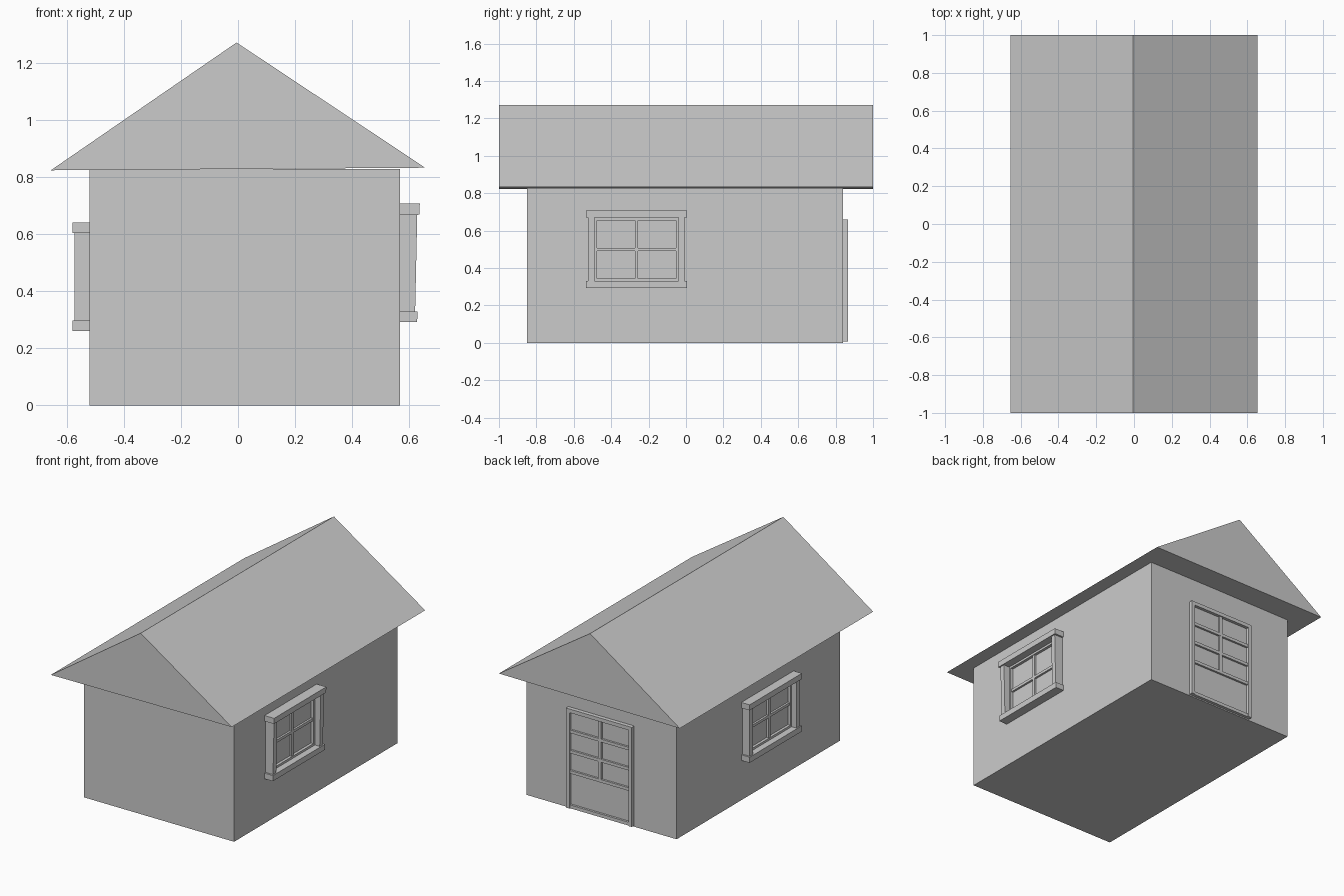
import bpy, bmesh

if "Cube" in bpy.data.objects:
    bpy.data.objects.remove(bpy.data.objects["Cube"])


def finish(name, bm):
    bmesh.ops.recalc_face_normals(bm, faces=bm.faces)
    me = bpy.data.meshes.new(name)
    bm.to_mesh(me)
    bm.free()
    ob = bpy.data.objects.new(name, me)
    bpy.context.collection.objects.link(ob)
    return ob


def add_box(bm, x0, x1, y0, y1, z0, z1):
    verts = bmesh.ops.create_cube(bm, size=1)["verts"]
    for v in verts:
        v.co.x = x1 if v.co.x > 0 else x0
        v.co.y = y1 if v.co.y > 0 else y0
        v.co.z = z1 if v.co.z > 0 else z0


def boxes(name, dims):
    bm = bmesh.new()
    for d in dims:
        add_box(bm, *d)
    return finish(name, bm)


# House body
WALL_L, WALL_R, WALL_BACK = -0.52, 0.567, 0.84
boxes("walls", [(WALL_L, WALL_R, -0.85, WALL_BACK, 0, 0.828)])

# Gable roof: triangular profile extruded along y, flat underside
bm = bmesh.new()
face = bm.faces.new([bm.verts.new(p) for p in
                     [(-0.655, -1, 0.823), (0.655, -1, 0.832), (-0.005, -1, 1.27)]])
ext = bmesh.ops.extrude_face_region(bm, geom=[face])["geom"]
bmesh.ops.translate(bm, vec=(0, 2, 0),
                    verts=[v for v in ext if isinstance(v, bmesh.types.BMVert)])
if not face.is_valid or len(bm.faces) == 4:
    bmesh.ops.holes_fill(bm, edges=bm.edges)
finish("roof", bm)


def window(side, wall, sign, y0, y1, z0, z1, lean):
    ledge = 0.037

    def part(name, dims):
        # dims are (depth0, depth1, y0, y1, z0, z1), depth measured out of the wall
        ob = boxes(f"{side}_window_{name}", dims)
        for v in ob.data.vertices:
            v.co.x = wall + sign * (v.co.x + (lean * (v.co.z - z0) if v.co.x > 0.02 else 0))
        if sign < 0:
            ob.data.flip_normals()

    # Head and sill boards
    part("sill", [(-0.01, 0.06, y0, y1, z0, z0 + ledge)])
    part("head", [(-0.01, 0.06, y0, y1, z1 - ledge, z1)])
    # Side posts
    a, b = z0 + ledge, z1 - ledge
    part("posts", [(-0.01, 0.052, y0 + 0.012, y0 + 0.045, a, b),
                   (-0.01, 0.052, y1 - 0.045, y1 - 0.012, a, b)])
    # Sash frame with crossing bars
    p, q, w = y0 + 0.045, y1 - 0.045, 0.014
    ym, zm = (p + q) / 2, (a + b) / 2
    part("sash", [(-0.01, 0.018, p, p + w, a, b), (-0.01, 0.018, q - w, q, a, b),
                  (-0.01, 0.018, p + w, q - w, a, a + w),
                  (-0.01, 0.018, p + w, q - w, b - w, b)])
    part("bars", [(-0.01, 0.014, ym - 0.009, ym + 0.009, a + w, b - w),
                  (-0.01, 0.013, p + w, q - w, zm - 0.009, zm + 0.009)])


window("right", WALL_R, 1, -0.535, 0.005, 0.292, 0.706, 0.022)
window("left", WALL_L, -1, -0.37, 0.17, 0.26, 0.64, 0.0)

# Back door: casing
X0, X1, TOP = -0.213, 0.263, 0.66
Y0, Y1 = WALL_BACK - 0.01, WALL_BACK + 0.026
c = 0.024
boxes("door_casing", [(X0, X0 + c, Y0, Y1, 0.008, TOP), (X1 - c, X1, Y0, Y1, 0.008, TOP),
                      (X0 + c, X1 - c, Y0, Y1, TOP - c, TOP),
                      (X0 + c, X1 - c, Y0, Y1 - 0.006, 0.008, 0.03)])

# Door bars: three rows of paired panes above a plain lower panel
xm = (X0 + X1) / 2
rails = [(X0 + c, X1 - c, Y0, Y1 - 0.007, z - 0.01, z + 0.01) for z in (0.245, 0.378, 0.51)]
boxes("door_bars", rails + [(xm - 0.011, xm + 0.011, Y0, Y1 - 0.008, 0.245, TOP - c)])
boxes("door_panel", [(X0 + c, X1 - c, Y0, WALL_BACK + 0.006, 0.02, TOP - c)])
